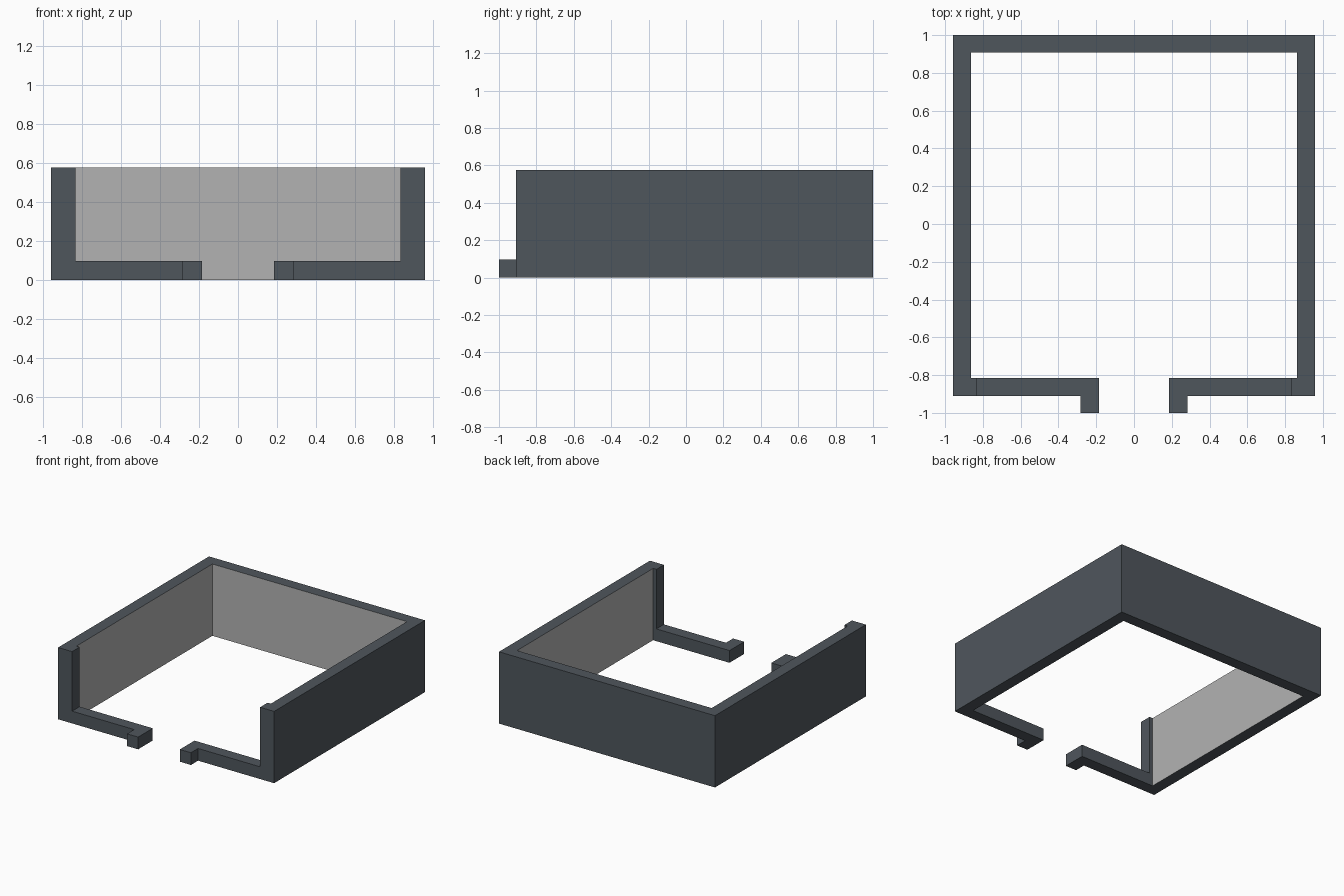
import bpy
import bmesh

cube = bpy.data.objects.get("Cube")
if cube:
    bpy.data.objects.remove(cube, do_unlink=True)


def make_material(name, color):
    mat = bpy.data.materials.new(name)
    mat.use_nodes = True
    mat.diffuse_color = (*color, 1)
    mat.node_tree.nodes["Principled BSDF"].inputs["Base Color"].default_value = (*color, 1)
    return mat


slate = make_material("slate_grey", (0.078, 0.093, 0.108))
pale = make_material("pale_grey", (0.45, 0.45, 0.45))

HALF_WIDTH, INNER_X, POST_X = 0.957, 0.862, 0.833
BACK, INNER_BACK, INNER_FRONT, FRONT, TIP = 1.0, 0.907, -0.815, -0.91, -1.0
GAP, PRONG_X = 0.185, 0.283
WALL_HEIGHT, CURB_HEIGHT = 0.575, 0.098


def extrude_outline(name, outline, height):
    """Raise a flat floor outline into a solid."""
    bm = bmesh.new()
    base = bm.faces.new([bm.verts.new((x, y, 0)) for x, y in outline])
    raised = bmesh.ops.extrude_face_region(bm, geom=[base], use_keep_orig=True)
    top = [v for v in raised["geom"] if isinstance(v, bmesh.types.BMVert)]
    bmesh.ops.translate(bm, verts=top, vec=(0, 0, height))
    bmesh.ops.recalc_face_normals(bm, faces=bm.faces)
    mesh = bpy.data.meshes.new(name)
    bm.to_mesh(mesh)
    bm.free()
    mesh.materials.append(slate)
    obj = bpy.data.objects.new(name, mesh)
    bpy.context.collection.objects.link(obj)
    return obj


# Three tall walls with a return post at each front corner
half = [(HALF_WIDTH, BACK), (HALF_WIDTH, FRONT), (POST_X, FRONT),
        (POST_X, INNER_FRONT), (INNER_X, INNER_FRONT), (INNER_X, INNER_BACK)]
walls = extrude_outline("walls", half + [(-x, y) for x, y in reversed(half)], WALL_HEIGHT)

# Pale lining on the inward faces of the three walls
walls.data.materials.append(pale)
for face in walls.data.polygons:
    x, y, z = face.center
    upright = abs(face.normal.z) < 0.5
    inside = abs(x) < INNER_X + 0.01 and INNER_FRONT + 0.1 < y < INNER_BACK + 0.01
    face.material_index = int(upright and inside)

# Low front curbs, each with a prong beside the opening
for side, name in ((1, "left_curb"), (-1, "right_curb")):
    curb = [(POST_X, FRONT), (PRONG_X, FRONT), (PRONG_X, TIP),
            (GAP, TIP), (GAP, INNER_FRONT), (POST_X, INNER_FRONT)]
    extrude_outline(name, [(side * x, y) for x, y in curb], CURB_HEIGHT)
